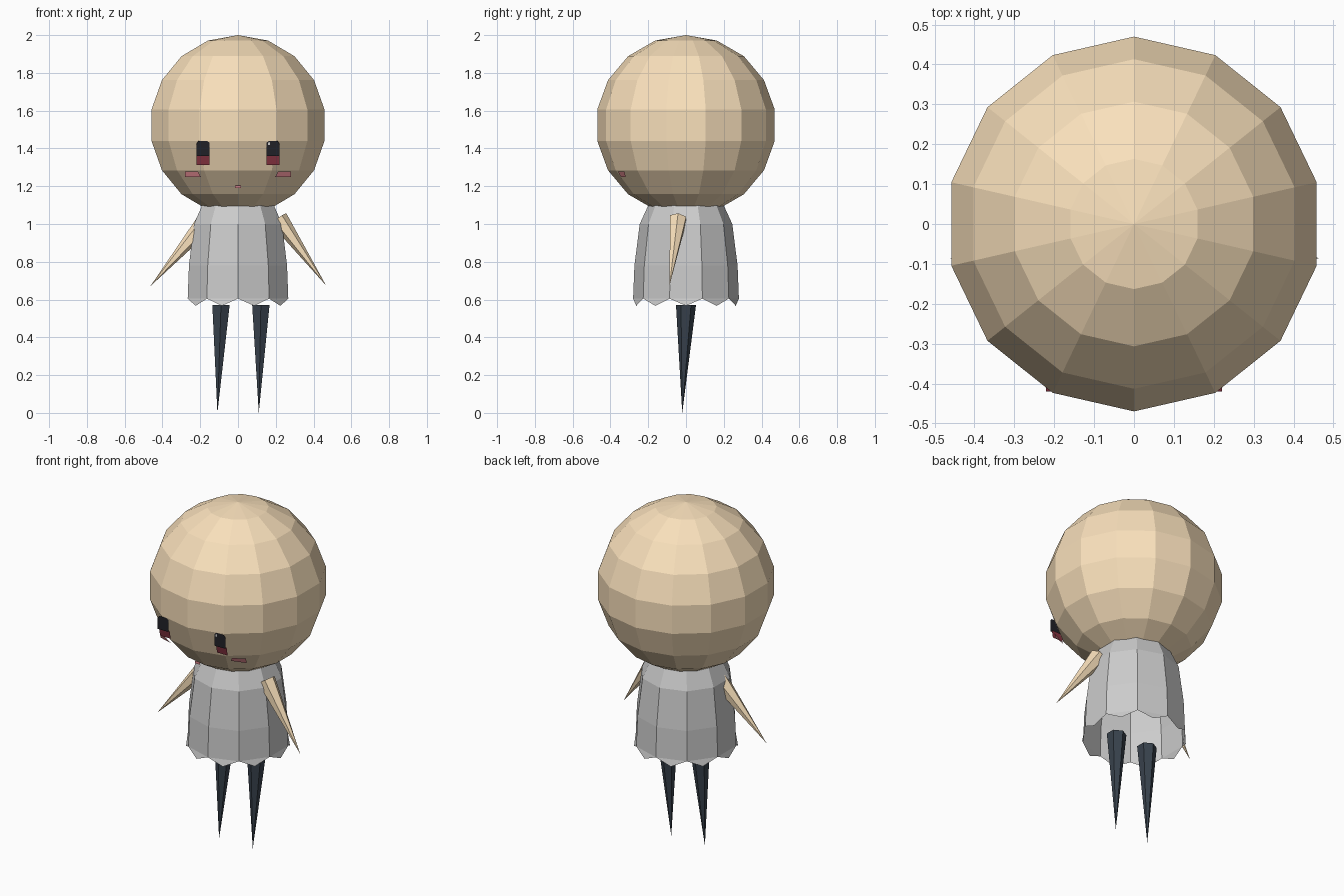
import bpy
import bmesh
from math import sin, cos, pi, radians
from mathutils import Vector

if "Cube" in bpy.data.objects:
    bpy.data.objects.remove(bpy.data.objects["Cube"])


def material(name, rgb):
    m = bpy.data.materials.new(name)
    m.diffuse_color = (*rgb, 1)
    m.use_nodes = True
    m.node_tree.nodes["Principled BSDF"].inputs["Base Color"].default_value = m.diffuse_color
    return m


skin = material("skin", (0.95, 0.75, 0.50))
navy = material("navy", (0.04, 0.055, 0.075))
black = material("black", (0.015, 0.015, 0.02))
maroon = material("maroon", (0.25, 0.035, 0.055))
pink = material("pink", (0.75, 0.25, 0.28))
white = material("white", (0.9, 0.9, 0.9))


def finish(name, bm, mat=None, fix_normals=True):
    if fix_normals:
        bmesh.ops.recalc_face_normals(bm, faces=bm.faces)
    mesh = bpy.data.meshes.new(name)
    bm.to_mesh(mesh)
    bm.free()
    ob = bpy.data.objects.new(name, mesh)
    bpy.context.collection.objects.link(ob)
    if mat:
        mesh.materials.append(mat)
    return ob


def ring(bm, r, z, n, offset=0.0):
    # the first point faces the front
    return [bm.verts.new((r * sin(2 * pi * (i + offset) / n),
                          -r * cos(2 * pi * (i + offset) / n), z)) for i in range(n)]


def bridge(bm, a, b):
    n = len(a)
    for i in range(n):
        j = (i + 1) % n
        bm.faces.new((a[i], a[j], b[j], b[i]))


def fan(bm, loop, tip):
    for i, v in enumerate(loop):
        bm.faces.new((v, loop[(i + 1) % len(loop)], tip))


def spike(name, base, tip, r, n, mat, tilted):
    """Cone from a base centre to a tip, base square to the axis if tilted."""
    bm = bmesh.new()
    base, tip = Vector(base), Vector(tip)
    axis = (base - tip).normalized()
    u = axis.cross(Vector((0, 1, 0))).normalized() if tilted else Vector((1, 0, 0))
    v = axis.cross(u) if tilted else Vector((0, 1, 0))
    loop = [bm.verts.new(base + r * (u * sin(a) + v * cos(a)) if not tilted
                         else base + r * (u * cos(a) + v * sin(a)))
            for a in (2 * pi * i / n for i in range(n))]
    fan(bm, loop, bm.verts.new(tip))
    bm.faces.new(loop)
    return finish(name, bm, mat)


def patch(name, points, mat):
    """Flat face feature from x, y, z points."""
    bm = bmesh.new()
    bm.faces.new([bm.verts.new(p) for p in points])
    bm.normal_update()
    for f in bm.faces:
        if f.normal.y > 0:
            f.normal_flip()
    return finish(name, bm, mat, False)


# head: 14 sides, 9 bands
bm = bmesh.new()
R, cz, bands = 0.477, 1.523, 9
rings = [ring(bm, R * sin(pi * k / bands), cz + R * cos(pi * k / bands), 14)
         for k in range(1, bands)]
for a, b in zip(rings, rings[1:]):
    bridge(bm, a, b)
fan(bm, rings[0], bm.verts.new((0, 0, cz + R)))
fan(bm, rings[-1], bm.verts.new((0, 0, cz - R)))
finish("head", bm, skin)

# dress: open ten-sided bell with a pointed hem
bm = bmesh.new()
rings = [ring(bm, r, z, 10) for r, z in
         ((0.19, 1.12), (0.245, 1.0), (0.273, 0.78), (0.28, 0.605))]
for a, b in zip(rings, rings[1:]):
    bridge(bm, a, b)
hem = ring(bm, 0.277, 0.567, 10, 0.5)
fan_loop = rings[-1]
for i in range(10):
    bm.faces.new((fan_loop[i], fan_loop[(i + 1) % 10], hem[i]))
finish("dress", bm)

# arms
spike("right_arm", (0.215, -0.042, 1.028), (0.466, -0.087, 0.675), 0.05, 6, skin, True)
spike("left_arm", (-0.18, -0.042, 1.0), (-0.463, -0.087, 0.672), 0.05, 6, skin, True)

# legs
spike("right_leg", (0.121, 0, 0.571), (0.11, -0.02, 0), 0.053, 6, navy, False)
spike("left_leg", (-0.09, 0, 0.571), (-0.109, -0.02, 0), 0.053, 6, navy, False)

# face features
for side, s in (("right", 1), ("left", -1)):
    patch(side + "_eye", [(s * x, -0.432, z) for x, z in
          ((0.151, 1.36), (0.22, 1.36), (0.22, 1.425), (0.21, 1.439),
           (0.161, 1.439), (0.151, 1.43))], black)
    patch(side + "_eye_lower", [(s * x, y, z) for x, y, z in
          ((0.151, -0.41, 1.312), (0.22, -0.41, 1.312),
           (0.22, -0.42, 1.362), (0.151, -0.42, 1.362))], maroon)
    patch(side + "_cheek", [(s * x, y, z) for x, y, z in
          ((0.197, -0.345, 1.25), (0.28, -0.32, 1.25),
           (0.28, -0.325, 1.277), (0.212, -0.36, 1.277))], pink)
patch("eye_glint", [(x, -0.436, z) for x, z in
      ((0.158, 1.418), (0.169, 1.418), (0.169, 1.434), (0.158, 1.43))], white)
patch("mouth", [(x, -0.375, z) for x, z in
      ((-0.016, 1.19), (0.016, 1.19), (0.016, 1.205), (-0.016, 1.205))], pink)
